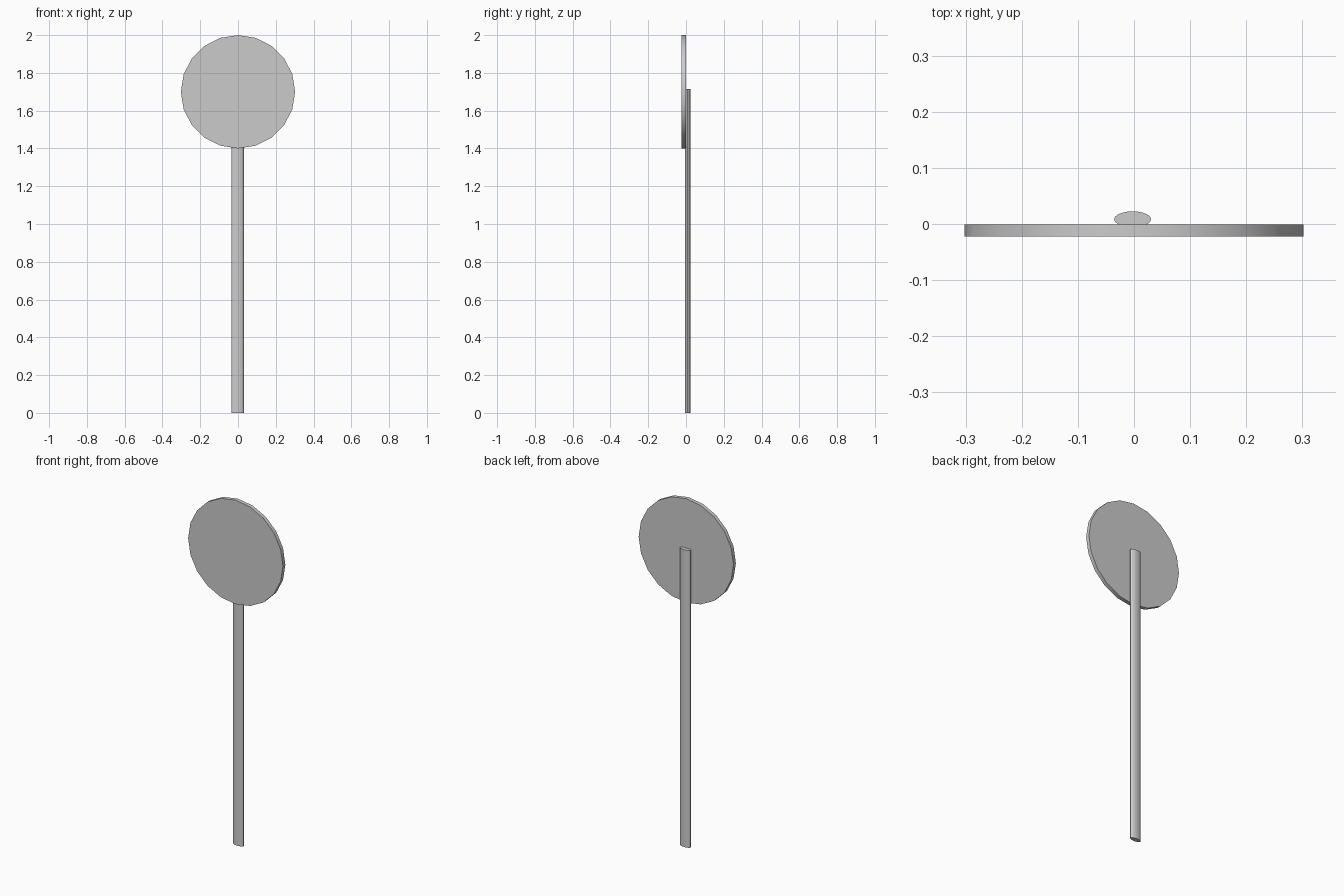
import bpy
import math

cube = bpy.data.objects.get("Cube")
if cube:
    bpy.data.objects.remove(cube, do_unlink=True)

# Single grey material
GREY = (0.6, 0.6, 0.6, 1)
grey = bpy.data.materials.new("plain grey")
grey.use_nodes = True
grey.diffuse_color = GREY
grey.node_tree.nodes["Principled BSDF"].inputs["Base Color"].default_value = GREY


def cylinder(name, sides, size, location, rotation=(0, 0, 0)):
    """Cylinder with the given local x, y, z dimensions, smooth round the side."""
    bpy.ops.mesh.primitive_cylinder_add(vertices=sides, radius=0.5, depth=1,
                                        location=location, rotation=rotation)
    part = bpy.context.object
    part.name = name
    part.scale = size
    bpy.ops.object.transform_apply(location=False, rotation=True, scale=True)
    part.data.materials.append(grey)
    bpy.ops.object.shade_smooth_by_angle(angle=math.radians(40))
    return part


# Round sign plate, facing forward
cylinder("sign_disc", 20, (0.605, 0.6, 0.022), (0, -0.0115, 1.7), (math.pi / 2, 0, 0))

# Flattened oval post behind the plate
cylinder("post", 20, (0.066, 0.028, 1.715), (-0.0025, 0.0085, 0.8575))
